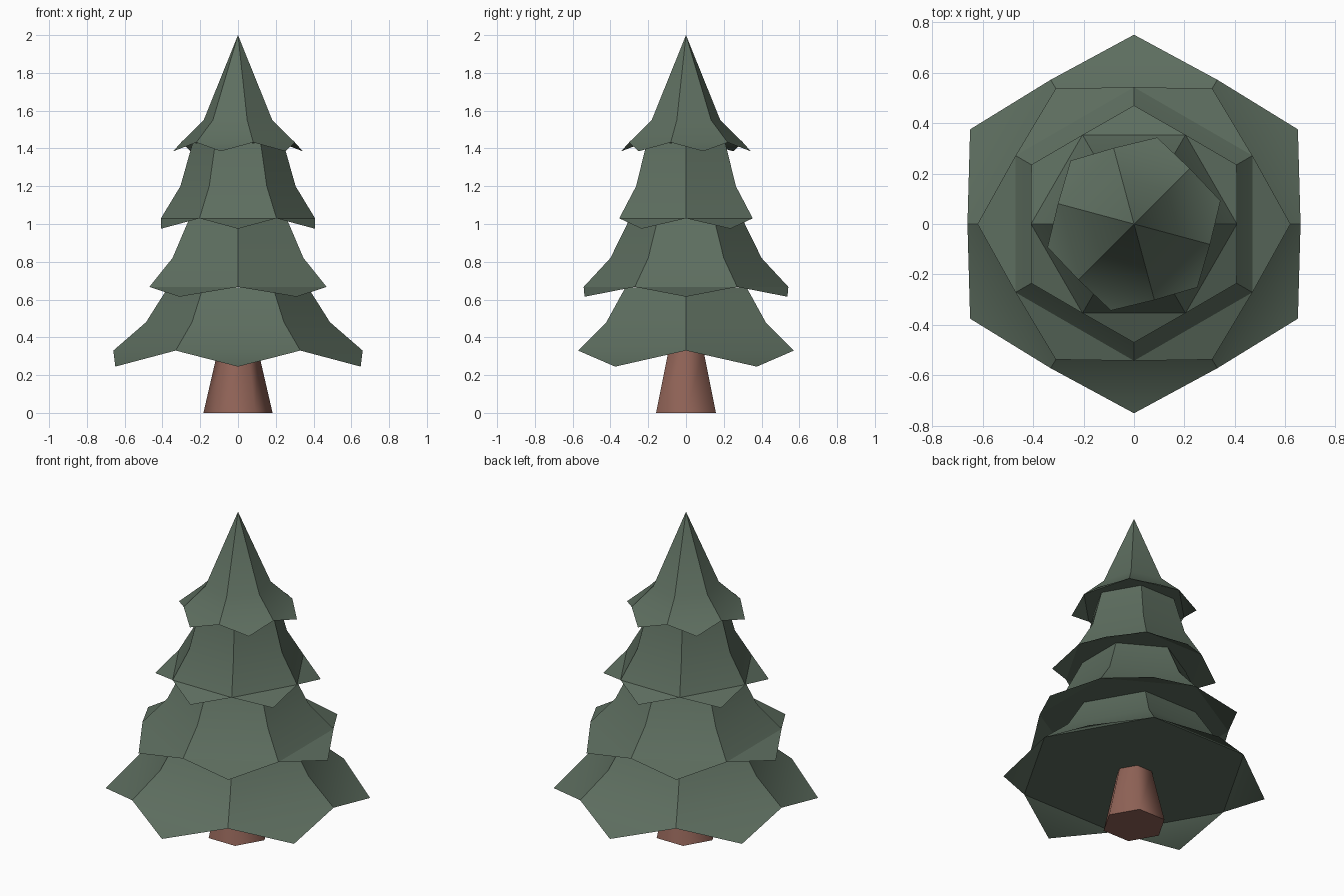
import bpy, bmesh
from math import radians, cos, sin

if "Cube" in bpy.data.objects:
    bpy.data.objects.remove(bpy.data.objects["Cube"])


def material(name, color):
    m = bpy.data.materials.new(name)
    m.diffuse_color = (*color, 1)
    m.use_nodes = True
    m.node_tree.nodes["Principled BSDF"].inputs["Base Color"].default_value = m.diffuse_color
    return m


def finish(bm, name, mat, angle):
    me = bpy.data.meshes.new(name)
    bm.to_mesh(me)
    bm.free()
    ob = bpy.data.objects.new(name, me)
    bpy.context.collection.objects.link(ob)
    me.materials.append(mat)
    bpy.ops.object.select_all(action='DESELECT')
    ob.select_set(True)
    bpy.context.view_layer.objects.active = ob
    bpy.ops.object.shade_smooth_by_angle(angle=radians(angle))


def ring(bm, r, z, start):
    angles = [radians(start + 60 * k) for k in range(6)]
    return [bm.verts.new((r * cos(a), r * sin(a), z)) for a in angles]


def bands(bm, low, high):
    for i in range(6):
        j = (i + 1) % 6
        bm.faces.new((low[i], low[j], high[j], high[i]))


def branch_tier(name, start, tip, rim, bend, top):
    """Hexagonal skirt; each argument after start is (radius, height)."""
    bm = bmesh.new()
    rims, bends = ring(bm, *rim, start), ring(bm, *bend, start)
    bands(bm, rims, bends)
    # upper part: a point or an open ring hidden in the next tier
    if top[0] == 0:
        apex = bm.verts.new((0, 0, top[1]))
        for i in range(6):
            bm.faces.new((bends[i], bends[(i + 1) % 6], apex))
    else:
        bands(bm, bends, ring(bm, *top, start))
    # thin drooping branch tips
    tips = ring(bm, *tip, start + 30)
    for i in range(6):
        bm.faces.new((rims[i], tips[i], rims[(i + 1) % 6]))
    # flat underside
    bm.faces.new(ring(bm, *rim, start)[::-1])
    finish(bm, name, green, 30)


green = material("needles", (0.11, 0.155, 0.115))
brown = material("bark", (0.28, 0.125, 0.095))

# Branch tiers, bottom to top
branch_tier("bottom_branches", 0, (0.75, 0.245), (0.66, 0.33), (0.487, 0.48), (0.37, 0.665))
branch_tier("lower_branches", 30, (0.62, 0.615), (0.542, 0.667), (0.40, 0.82), (0.297, 1.03))
branch_tier("upper_branches", 0, (0.47, 0.975), (0.408, 1.03), (0.305, 1.20), (0.24, 1.43))
branch_tier("top_branches", 45, (0.355, 1.385), (0.312, 1.432), (0.188, 1.55), (0, 2.0))

# Trunk
bm = bmesh.new()
foot = ring(bm, 0.183, 0, 0)
bands(bm, foot, ring(bm, 0.107, 0.33, 0))
bm.faces.new(foot[::-1])
finish(bm, "trunk", brown, 65)
